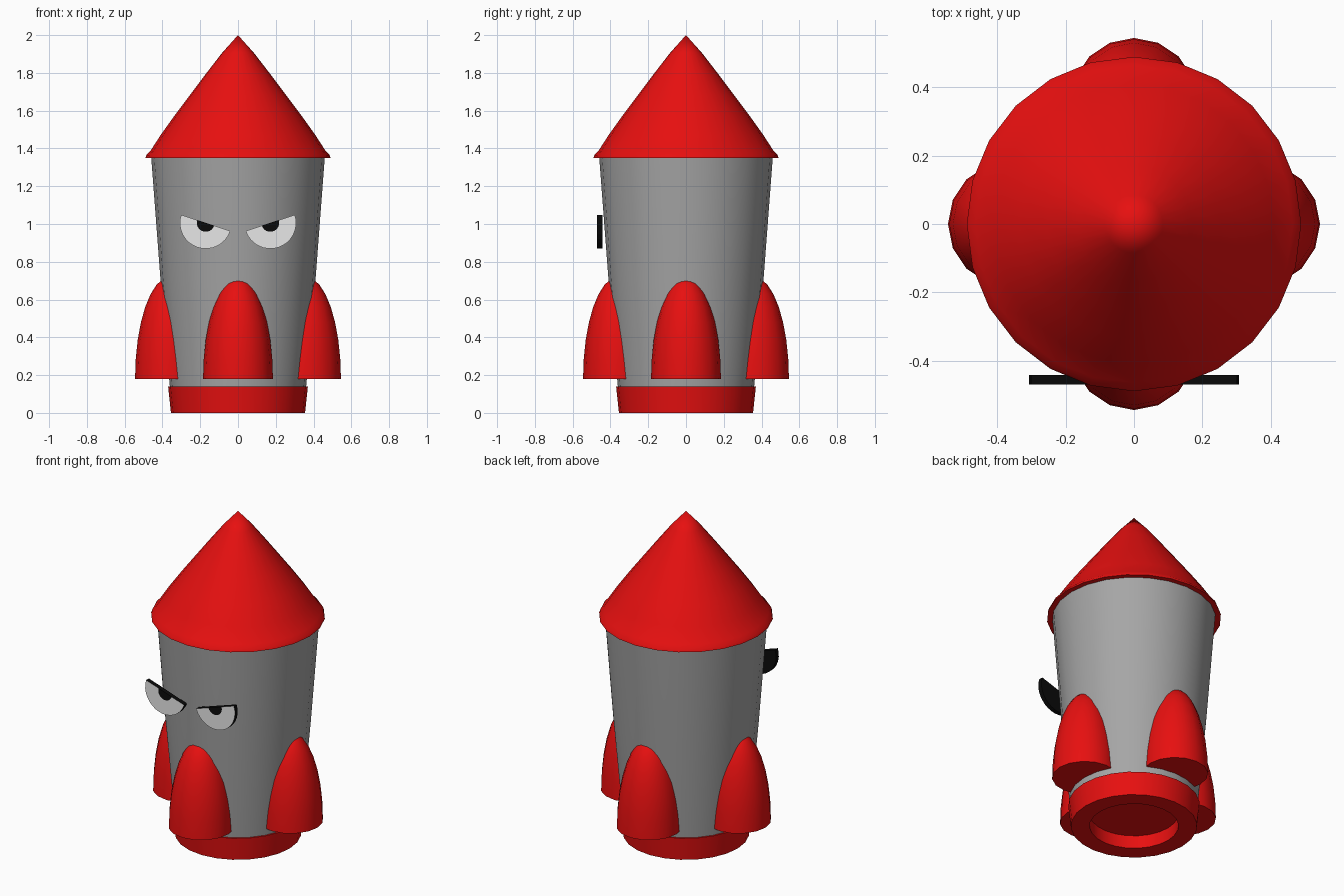
import bpy, bmesh, math

if "Cube" in bpy.data.objects:
    bpy.data.objects.remove(bpy.data.objects["Cube"])


def material(name, rgb):
    m = bpy.data.materials.new(name)
    m.diffuse_color = (*rgb, 1)
    m.use_nodes = True
    m.node_tree.nodes["Principled BSDF"].inputs["Base Color"].default_value = m.diffuse_color
    return m


RED = material("red", (0.8, 0.005, 0.005))
GREY = material("grey", (0.38, 0.38, 0.38))
WHITE = material("white", (0.8, 0.8, 0.8))
BLACK = material("black", (0.003, 0.003, 0.003))


def finish(name, bm, mats, smooth=True):
    bmesh.ops.remove_doubles(bm, verts=bm.verts, dist=1e-5)
    bmesh.ops.recalc_face_normals(bm, faces=bm.faces)
    me = bpy.data.meshes.new(name)
    bm.to_mesh(me)
    bm.free()
    for m in mats:
        me.materials.append(m)
    ob = bpy.data.objects.new(name, me)
    bpy.context.collection.objects.link(ob)
    if smooth:
        bpy.ops.object.select_all(action='DESELECT')
        ob.select_set(True)
        bpy.context.view_layer.objects.active = ob
        bpy.ops.object.shade_smooth_by_angle(angle=math.radians(32))
    return ob


def lathe(name, profile, sides, mat, centre=(0, 0)):
    """Turn a profile of (radius, height) points around a vertical axis."""
    bm = bmesh.new()
    rings = []
    for r, z in profile:
        if r == 0:
            rings.append([bm.verts.new((*centre, z))] * sides)
            continue
        rings.append([bm.verts.new((centre[0] + r * math.cos(2 * math.pi * i / sides),
                                    centre[1] + r * math.sin(2 * math.pi * i / sides), z))
                      for i in range(sides)])
    for a, b in zip(rings, rings[1:]):
        for i in range(sides):
            j = (i + 1) % sides
            bm.faces.new(list(dict.fromkeys((a[i], a[j], b[j], b[i]))))
    return finish(name, bm, [mat])


# Hull, nose cone with flared lip, and hollow exhaust ring
lathe("hull", [(0, 0.13), (0.36, 0.13), (0.41, 0.70), (0.46, 1.36), (0, 1.36)], 24, GREY)
lathe("nose_cone", [(0, 1.35), (0.49, 1.35), (0.485, 1.365), (0.465, 1.385), (0.41, 1.47),
                    (0.335, 1.575), (0.255, 1.682), (0.17, 1.795), (0.085, 1.905), (0, 2.0)],
      24, RED)
lathe("exhaust_ring", [(0, 0.08), (0.25, 0.08), (0.25, 0), (0.355, 0), (0.37, 0.14), (0, 0.14)],
      24, RED)

# Four bullet-shaped boosters, half sunk into the hull
bullet = [(0, 0.18)] + [(0.185 * math.cos(t), 0.18 + 0.54 * math.sin(t))
                        for t in (math.pi / 2 * k / 8 for k in range(8))] + [(0, 0.72)]
for name, cx, cy in (("right", 1, 0), ("left", -1, 0), ("front", 0, -1), ("back", 0, 1)):
    lathe(name + "_booster", bullet, 16, RED, (0.36 * cx, 0.36 * cy))


def eye(name, side):
    """Half-disc plate: black edge and back, white front with an inset black pupil."""
    bm = bmesh.new()
    n, tilt = 16, math.radians(18.2)

    def arc(r, y):
        pts = []
        for i in range(n + 1):
            a = math.pi + math.pi * i / n - tilt
            pts.append(bm.verts.new((side * (0.171 - r * math.cos(a)), y,
                                     1.006 + r * math.sin(a))))
        return pts

    outer, pupil, back = arc(0.137, -0.47), arc(0.047, -0.47), arc(0.137, -0.443)
    for i in range(n):
        bm.faces.new((outer[i], outer[i + 1], pupil[i + 1], pupil[i])).material_index = 1
        bm.faces.new((outer[i], outer[i + 1], back[i + 1], back[i]))
    bm.faces.new(pupil)
    bm.faces.new(back)
    bm.faces.new((outer[0], pupil[0], pupil[-1], outer[-1], back[-1], back[0]))
    finish(name, bm, [BLACK, WHITE], smooth=False)


# Scowling eyes
eye("right_eye", 1)
eye("left_eye", -1)
